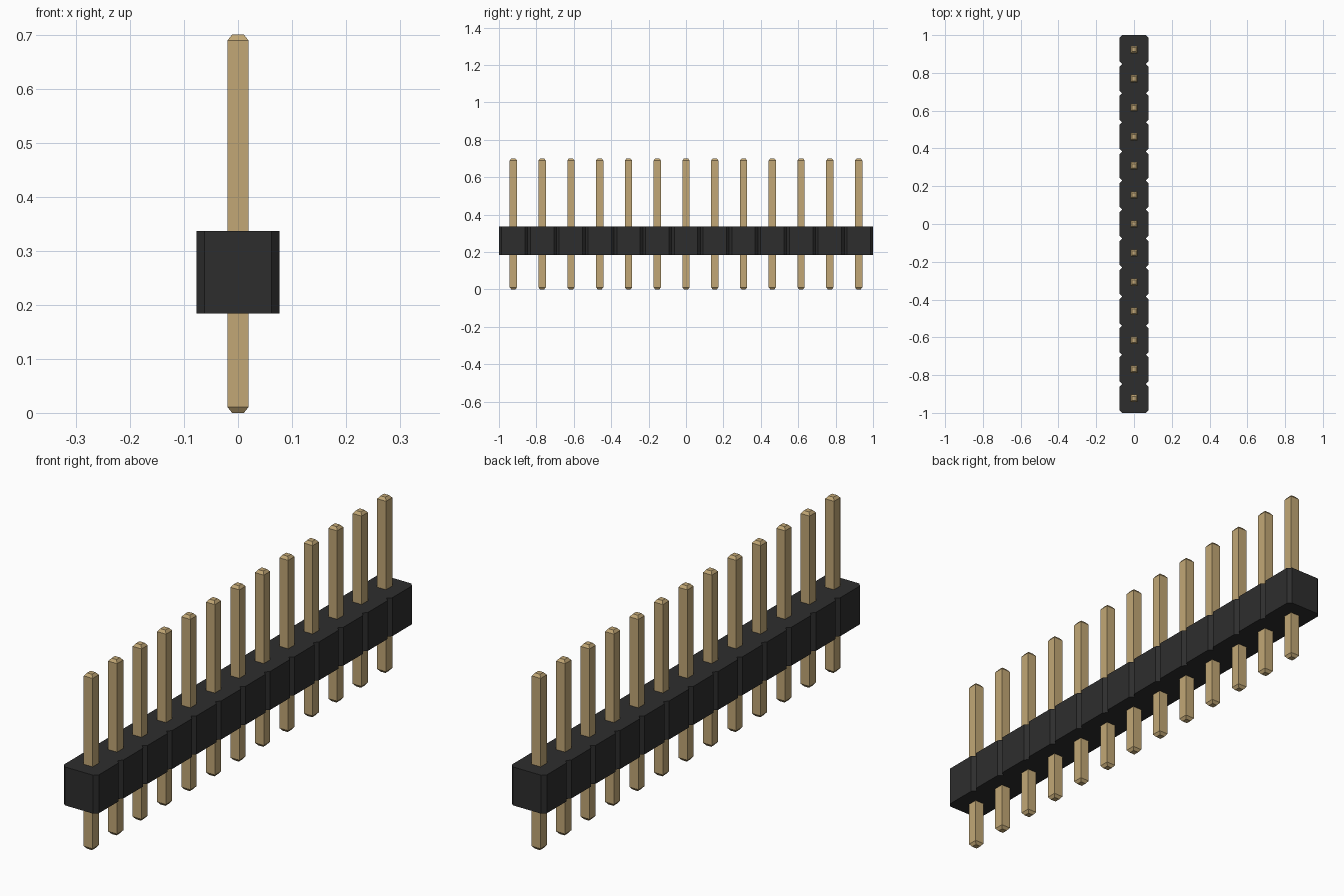
import bpy
import bmesh

cube = bpy.data.objects.get("Cube")
if cube:
    bpy.data.objects.remove(cube, do_unlink=True)

COUNT = 13
PITCH = 2 / COUNT
HALF = PITCH / 2
CHAMFER = 0.0145
BODY_LOW, BODY_HIGH = 0.184, 0.337
PIN_TOP = 0.7


def make_material(name, rgb, roughness):
    mat = bpy.data.materials.new(name)
    mat.use_nodes = True
    color = (*rgb, 1)
    mat.diffuse_color = color
    shader = next(n for n in mat.node_tree.nodes if n.type == "BSDF_PRINCIPLED")
    shader.inputs["Base Color"].default_value = color
    shader.inputs["Roughness"].default_value = roughness
    return mat


def add_object(name, bm, mat):
    bmesh.ops.recalc_face_normals(bm, faces=bm.faces)
    mesh = bpy.data.meshes.new(name)
    bm.to_mesh(mesh)
    bm.free()
    mesh.materials.append(mat)
    obj = bpy.data.objects.new(name, mesh)
    bpy.context.collection.objects.link(obj)
    return obj


black = make_material("black plastic", (0.027, 0.027, 0.027), 0.6)
gold = make_material("pale gold metal", (0.54, 0.39, 0.18), 0.5)
centers = [(i + 0.5) * PITCH - 1 for i in range(COUNT)]

# Housing: notched strip outline, extruded upward
side = []
for y in centers:
    side += [(HALF - CHAMFER, y - HALF), (HALF, y - HALF + CHAMFER),
             (HALF, y + HALF - CHAMFER)]
side.append((HALF - CHAMFER, 1))
outline = side + [(-x, y) for x, y in reversed(side)]
bm = bmesh.new()
base = bm.faces.new([bm.verts.new((x, y, BODY_LOW)) for x, y in outline])
top = bmesh.ops.extrude_face_region(bm, geom=[base], use_keep_orig=True)["geom"]
bmesh.ops.translate(bm, vec=(0, 0, BODY_HIGH - BODY_LOW),
                    verts=[v for v in top if isinstance(v, bmesh.types.BMVert)])
add_object("housing", bm, black)

# Pin: square rod with tapered ends, sharing one mesh along the row
bm = bmesh.new()
rings = []
for half, z in [(0.011, 0), (0.0195, 0.011), (0.0195, PIN_TOP - 0.011), (0.011, PIN_TOP)]:
    rings.append([bm.verts.new((sx * half, sy * half, z))
                  for sx, sy in [(-1, -1), (1, -1), (1, 1), (-1, 1)]])
for low, high in zip(rings, rings[1:]):
    for i in range(4):
        j = (i + 1) % 4
        bm.faces.new((low[i], low[j], high[j], high[i]))
bm.faces.new(rings[0])
bm.faces.new(rings[-1])
pin = add_object("pin_1", bm, gold)
pin.location.y = centers[0]
for i, y in enumerate(centers[1:], 2):
    copy = bpy.data.objects.new(f"pin_{i}", pin.data)
    copy.location.y = y
    bpy.context.collection.objects.link(copy)
